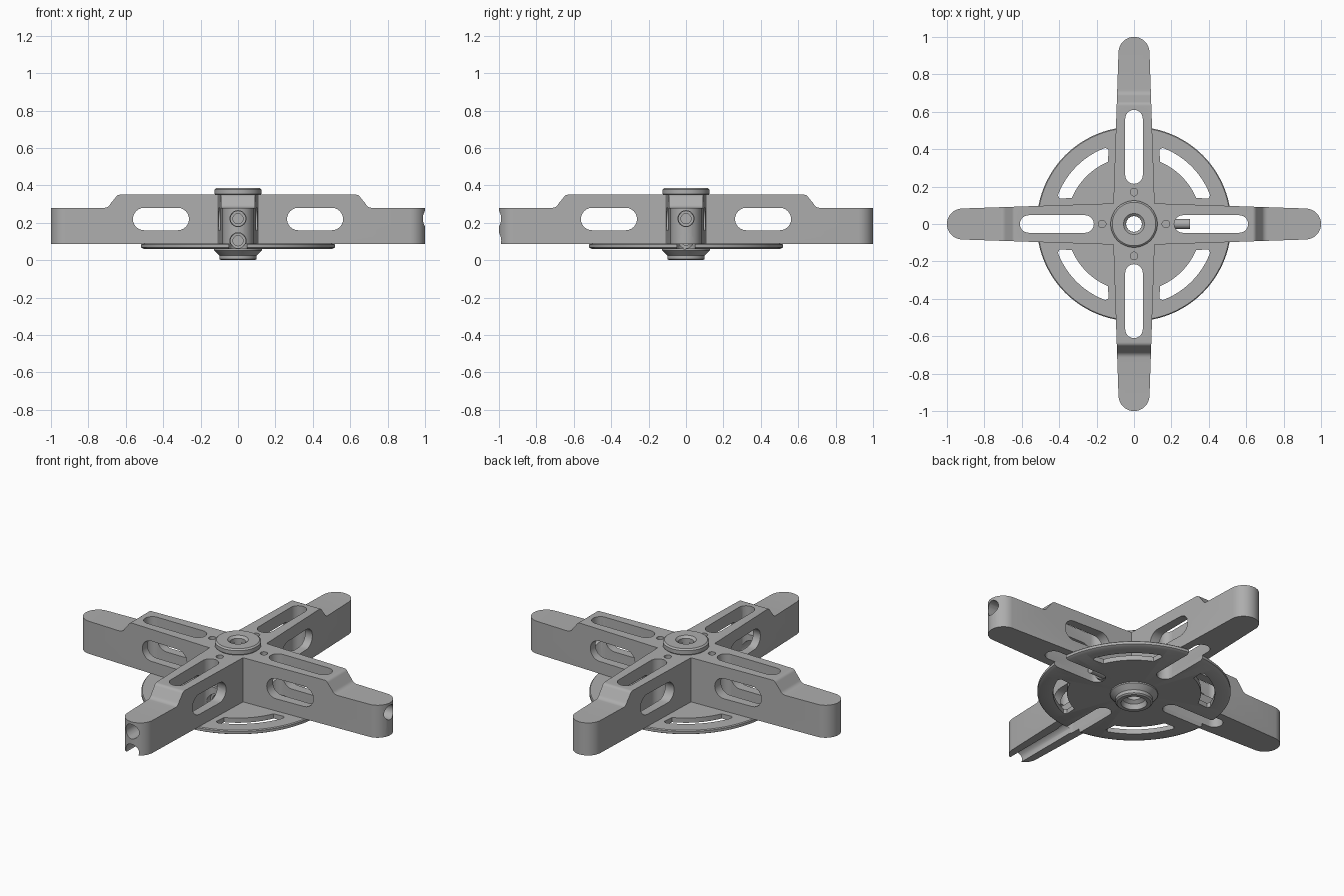
import bpy, bmesh, math
from mathutils import Matrix, Vector

if "Cube" in bpy.data.objects:
    bpy.data.objects.remove(bpy.data.objects["Cube"])

grey = bpy.data.materials.new("plain grey")
grey.diffuse_color = (0.42, 0.42, 0.42, 1)
grey.use_nodes = True
grey.node_tree.nodes["Principled BSDF"].inputs["Base Color"].default_value = grey.diffuse_color
RZ = lambda k: Matrix.Rotation(k * math.pi / 2, 4, 'Z')
UP_Y = Matrix.Rotation(math.pi / 2, 4, 'X')      # profile y becomes z, extrudes along -y


def finish(name, bm):
    bmesh.ops.recalc_face_normals(bm, faces=bm.faces)
    me = bpy.data.meshes.new(name)
    bm.to_mesh(me)
    bm.free()
    me.materials.append(grey)
    ob = bpy.data.objects.new(name, me)
    bpy.context.collection.objects.link(ob)
    return ob


def prism(name, pts, lo, hi, mat=Matrix()):
    """Extrude a 2D outline from lo to hi, then transform it."""
    bm = bmesh.new()
    a = [bm.verts.new(mat @ Vector((x, y, lo))) for x, y in pts]
    b = [bm.verts.new(mat @ Vector((x, y, hi))) for x, y in pts]
    bm.faces.new(a)
    bm.faces.new(b)
    for i in range(len(pts)):
        j = (i + 1) % len(pts)
        bm.faces.new((a[i], a[j], b[j], b[i]))
    return finish(name, bm)


def lathe(name, prof, n=96):
    """Revolve a closed ring profile of (radius, z) points."""
    bm = bmesh.new()
    rings = [[bm.verts.new((r * math.cos(t), r * math.sin(t), z)) for r, z in prof]
             for t in (2 * math.pi * i / n for i in range(n))]
    for i in range(n):
        p, q = rings[i], rings[(i + 1) % n]
        for k in range(len(prof)):
            m = (k + 1) % len(prof)
            bm.faces.new((p[k], q[k], q[m], p[m]))
    return finish(name, bm)


def arc(cx, cy, r, a0, a1, n=12):
    return [(cx + r * math.cos(math.radians(a0 + (a1 - a0) * i / n)),
             cy + r * math.sin(math.radians(a0 + (a1 - a0) * i / n))) for i in range(n + 1)]


def capsule(x0, x1, y, r):
    return arc(x1 - r, y, r, -90, 90) + arc(x0 + r, y, r, 90, 270)


def circle(x, y, r):
    return arc(x, y, r, 0, 360, 32)[:-1]


def combine(ob, other, op='DIFFERENCE'):
    m = ob.modifiers.new("cut", 'BOOLEAN')
    m.operation, m.solver, m.object = op, 'EXACT', other
    bpy.context.view_layer.update()
    me = bpy.data.meshes.new_from_object(
        ob.evaluated_get(bpy.context.evaluated_depsgraph_get()))
    ob.modifiers.clear()
    ob.data = me


def remove(ob):
    bpy.data.objects.remove(ob)


# Cross of two tapered bars with rounded tips and stepped tops
tip = arc(0.917, 0, 0.083, -85, 85, 20)
plan = [(0, -0.114)] + tip + [(0, 0.114)] + [(-x, -y) for x, y in tip]
step = ([(0, 0.05), (1.1, 0.05), (1.1, 0.28)] + arc(0.715, 0.315, 0.035, 270, 205, 6)
        + arc(0.632, 0.325, 0.025, 25, 90, 6) + [(0, 0.35)])
side = [p for p in step if p[0] > 0]
side = side + [(-x, z) for x, z in reversed(side)]
bars = []
for k in range(2):
    bar = prism("arms" if k == 0 else "cross_bar", plan, 0.087, 0.36, RZ(k))
    keep = prism("keep", side, -0.3, 0.3, RZ(k) @ UP_Y)
    combine(bar, keep, 'INTERSECT')
    remove(keep)
    bars.append(bar)
arms = bars[0]
combine(arms, bars[1], 'UNION')
remove(bars[1])

# Round base plate, bottom boss and top cap
plate = lathe("base_plate", [(0.04, 0.06), (0.505, 0.06), (0.52, 0.068), (0.52, 0.083),
                             (0.515, 0.088), (0.04, 0.088)])
boss = lathe("bottom_boss", [(0.07, 0), (0.092, 0), (0.1, 0.007), (0.1, 0.026), (0.128, 0.052),
                             (0.128, 0.0605), (0.042, 0.0605), (0.042, 0.045), (0.062, 0.03)])
cap = lathe("top_cap", [(0.042, 0.349), (0.12, 0.349), (0.125, 0.355), (0.125, 0.378),
                        (0.116, 0.386), (0.056, 0.386), (0.042, 0.374)])

# Centre bore
bore = prism("bore", circle(0, 0, 0.042), -0.1, 0.5)
combine(arms, bore)
combine(plate, bore)
remove(bore)

for k in range(4):
    # Long vertical slot through arm and plate
    slot = prism("slot", capsule(0.215, 0.61, 0, 0.047), -0.1, 0.5, RZ(k))
    combine(arms, slot)
    combine(plate, slot)
    # Sideways slot and small top hole
    window = prism("window", capsule(0.262, 0.562, 0.22, 0.06), -0.2, 0.2, RZ(k) @ UP_Y)
    combine(arms, window)
    hole = prism("hole", circle(0.17, 0, 0.02), 0.28, 0.5, RZ(k))
    combine(arms, hole)
    # Curved slot in the plate between arms
    a0, a1 = math.degrees(math.asin(0.14 / 0.435)), math.degrees(math.asin(0.14 / 0.36))
    curve = prism("curve", arc(0, 0, 0.435, a0 + 2, 88 - a0, 24) + arc(0, 0, 0.42, 90 - a0, 90 - a0, 1)[:1]
                  + arc(0, 0, 0.36, 90 - a1, a1, 24) + arc(0, 0, 0.42, a0, a0, 1)[:1],
                  0, 0.2, RZ(k))
    combine(plate, curve)
    for c in (slot, window, hole, curve):
        remove(c)

# Lengthwise bores in the front and right arms
ALONG = Matrix(((0, 0, 1, 0), (1, 0, 0, 0), (0, 1, 0, 0), (0, 0, 0, 1)))
for k in (0, 3):
    for z in (0.222, 0.104):
        for r, lo, hi in ((0.043, 0.58, 1.1), (0.04, 0.2, 0.3), (0.027, 0.12, 0.3)):
            c = prism("drill", circle(0, z, r), lo, hi, RZ(k) @ ALONG)
            combine(arms, c)
            if lo < 0.5 and z < 0.2:
                combine(plate, c)
            remove(c)

# Smooth curved surfaces while keeping crisp edges
for ob in (arms, plate, boss, cap):
    bpy.ops.object.select_all(action='DESELECT')
    ob.select_set(True)
    bpy.context.view_layer.objects.active = ob
    bpy.ops.object.shade_smooth_by_angle(angle=math.radians(30))
